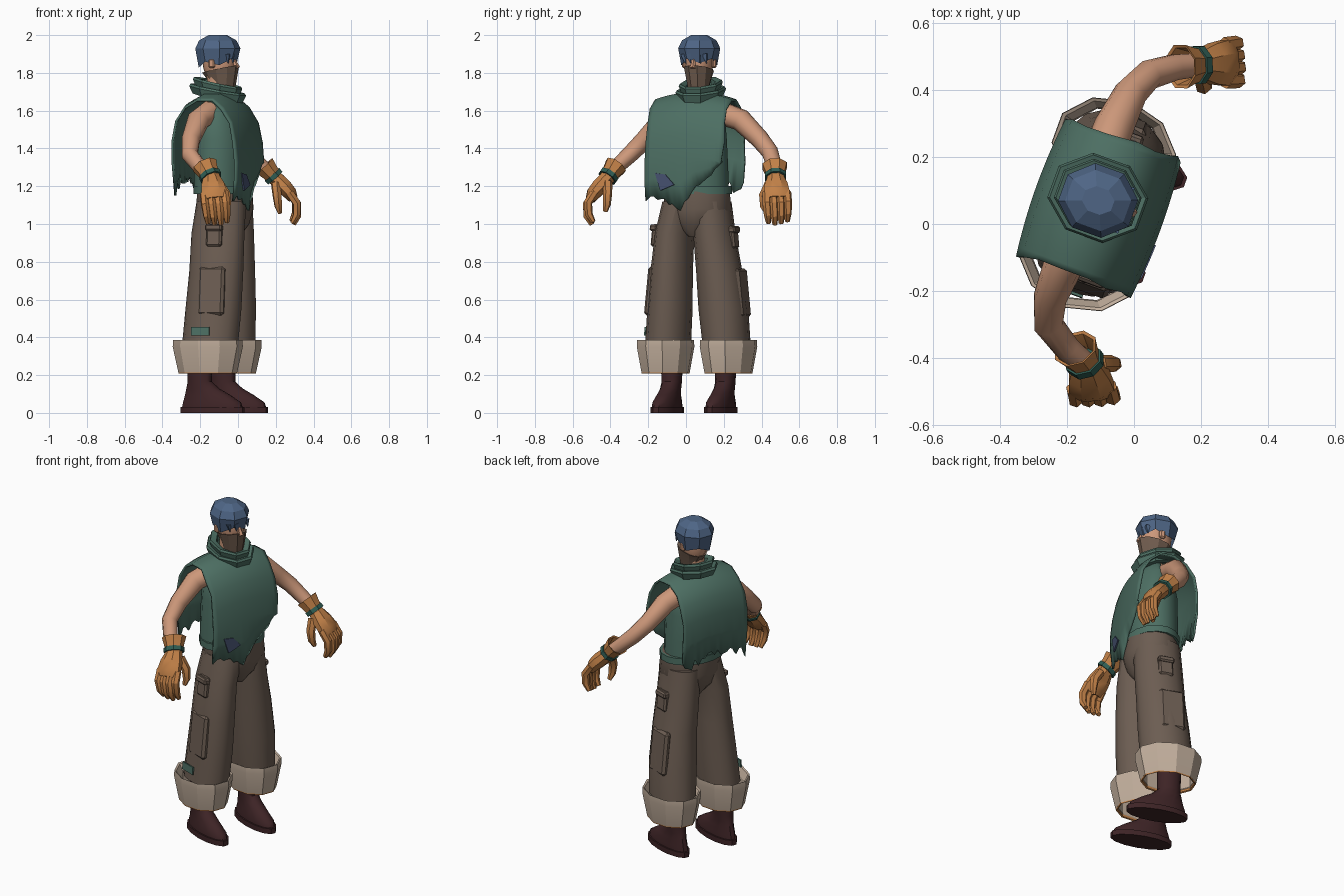
import bpy, bmesh, math, random
from mathutils import Vector as V, Matrix

random.seed(4)
if "Cube" in bpy.data.objects:
    bpy.data.objects.remove(bpy.data.objects["Cube"])

YAW = math.radians(-20)                      # the figure faces +x, turned a little
F = V((math.cos(YAW), math.sin(YAW), 0))     # body forward
L = V((-math.sin(YAW), math.cos(YAW), 0))    # body left
UP = V((0, 0, 1))


def material(name, r, g, b):
    lin = [(c / 255 / 12.92) if c < 11 else ((c / 255 + .055) / 1.055) ** 2.4 for c in (r, g, b)]
    m = bpy.data.materials.new(name)
    m.use_nodes = True
    m.diffuse_color = (*lin, 1)
    m.node_tree.nodes["Principled BSDF"].inputs["Base Color"].default_value = (*lin, 1)
    return m


GREEN = material("cloth green", 77, 111, 99)
TEAL = material("band teal", 48, 94, 84)
SKIN = material("skin", 205, 152, 122)
ORANGE = material("glove leather", 194, 129, 72)
BROWN = material("trouser brown", 108, 93, 82)
BEIGE = material("cuff beige", 192, 173, 155)
BOOT = material("boot maroon", 62, 36, 38)
BLUE = material("hair blue", 78, 101, 133)
MASK = material("mask brown", 112, 92, 78)
PATCH = material("patch indigo", 70, 82, 112)


def finish(name, bm, mat, smooth=35):
    bmesh.ops.recalc_face_normals(bm, faces=bm.faces)
    me = bpy.data.meshes.new(name)
    bm.to_mesh(me)
    bm.free()
    me.materials.append(mat)
    if smooth:
        me.shade_smooth()
        me.set_sharp_from_angle(angle=math.radians(smooth))
    ob = bpy.data.objects.new(name, me)
    bpy.context.collection.objects.link(ob)
    return ob


def loft(name, rings, mat, sides=12, smooth=35, loop=False):
    """Skin a list of ellipses (centre, u, v); loop joins last to first."""
    bm = bmesh.new()
    rows = []
    for c, u, v in rings:
        angles = [2 * math.pi * (i + .5) / sides for i in range(sides)]
        rows.append([bm.verts.new(c + u * math.cos(a) + v * math.sin(a)) for a in angles])
    pairs = list(zip(rows, rows[1:])) + ([(rows[-1], rows[0])] if loop else [])
    for a, b in pairs:
        for i in range(sides):
            j = (i + 1) % sides
            bm.faces.new((a[i], a[j], b[j], b[i]))
    if not loop:
        bm.faces.new(rows[0])
        bm.faces.new(rows[-1])
    return finish(name, bm, mat, smooth)


def flat(x, y, z, rx, ry, tilt=0):
    return V((x, y, z)), F * rx - UP * tilt, L * ry


def tube(name, pts, radii, mat, sides=8, smooth=45):
    pts = [V(p) for p in pts]
    rings = []
    for i, p in enumerate(pts):
        t = (pts[min(i + 1, len(pts) - 1)] - pts[max(i - 1, 0)]).normalized()
        u = t.cross(F).normalized()
        rings.append((p, u * radii[i], t.cross(u) * radii[i]))
    return loft(name, rings, mat, sides, smooth)


def box(name, loc, size, mat, tilt=0, bevel=.008):
    bm = bmesh.new()
    m = Matrix.Translation(loc) @ Matrix.Rotation(YAW, 4, 'Z') @ Matrix.Rotation(tilt, 4, 'X')
    bmesh.ops.create_cube(bm, size=1, matrix=m @ Matrix.Diagonal((*size, 1)))
    ob = finish(name, bm, mat, 0)
    if bevel:
        mod = ob.modifiers.new("soft edges", 'BEVEL')
        mod.width = bevel
    return ob


# trousers: hips, two flared legs, turned-up cuffs
loft("trouser_hips", [flat(-.07, .06, z, a, b) for z, a, b in
                      ((1.2, .142, .172), (1.08, .15, .186), (1.0, .13, .14), (.93, .08, .03))], BROWN, 16)
LEGS = {"right": ((1.12, -.088, -.02, .135, .1), (.95, -.106, -.06, .145, .098), (.75, -.115, -.076, .147, .107),
                  (.55, -.13, -.085, .152, .115), (.36, -.148, -.095, .152, .117)),
        "left": ((1.12, -.055, .132, .135, .105), (.95, -.052, .15, .14, .108), (.75, -.047, .176, .14, .12),
                 (.55, -.05, .198, .148, .13), (.36, -.058, .215, .152, .124))}
CUFFS = {"right": (-.16, -.108), "left": (-.06, .225)}
FEET = {"right": (-.14, -.098), "left": (-.016, .186)}
for side, rows in LEGS.items():
    loft(side + "_trouser_leg", [flat(x, y, z, a, b) for z, x, y, a, b in rows], BROWN, 14)
    x, y = CUFFS[side]
    loft(side + "_trouser_cuff", [flat(x, y, z, .19 * k, .15 * k) for z, k in
                                  ((.215, .84), (.35, 1), (.385, .99), (.38, .93), (.34, .8), (.23, .78))],
         BEIGE, 10, 20, loop=True)
    loft(side + "_cuff_lining", [flat(x, y, z, .19 * k, .15 * k) for z, k in
                                 ((.208, .83), (.216, .835), (.225, .785), (.212, .78))],
         ORANGE, 10, 20, loop=True)
    # boot: sole, foot and shaft
    c = V((*FEET[side], 0))
    rows = ((.03, .005, .17, .06), (.055, .003, .163, .06), (.095, -.022, .126, .052),
            (.13, -.05, .09, .05), (.165, -.066, .066, .052), (.32, -.068, .07, .06))
    loft(side + "_boot", [(c + F * o + UP * z, F * a, L * b) for z, o, a, b in rows], BOOT, 14, 40)
    loft(side + "_boot_sole", [(c + F * .005 + UP * z, F * .18, L * .068) for z in (0, .032)], BOOT, 14)

# cargo pockets on the outside of each leg, the small ones with a flap
for side, s, big, small in (("right", -1, (-.14, -.172, .645), (-.125, -.155, .94)),
                            ("left", 1, (-.03, .294, .635), (-.02, .25, .93))):
    box(side + "_large_pocket", big, (.145, .04, .26), BROWN, s * .1, .014)
    box(side + "_small_pocket", small, (.085, .035, .12), BROWN, s * .1, .01)
    box(side + "_small_pocket_flap", V(small) + UP * .04 + L * s * .005, (.092, .04, .035), BROWN, s * .1)
box("trouser_patch", (-.2, -.2, .432), (.1, .008, .045), GREEN, -.05, 0)

# vest and its hem band
loft("vest", [flat(-.09, .05, z, a, b) for z, a, b in
              ((1.17, .14, .18), (1.3, .14, .178), (1.45, .14, .17), (1.58, .11, .16), (1.66, .05, .1))],
     GREEN, 16)
loft("vest_hem", [flat(-.08, .054, z, .153, .195) for z in (1.16, 1.2)], GREEN, 16)

# poncho: one sheet over the shoulders with ragged hems
O = V((-.1, .05, 0))
FRONT = ((.1, 1.645), (.15, 1.57), (.172, 1.47), (.185, 1.36))
BACK = ((-.195, 1.36), (-.195, 1.48), (-.175, 1.58), (-.125, 1.65))
TOP = ((-.05, 1.69), (.04, 1.69))
HEM = ((-.22, 1.13), (-.17, 1.14), (-.11, 1.125), (-.02, 1.08), (.05, 1.18), (.1, 1.22), (.16, 1.28), (.23, 1.35))


def lerp(table, t):
    for (a, p), (b, q) in zip(table, table[1:]):
        if t <= b:
            return p + (q - p) * (t - a) / (b - a)
    return table[-1][1]


def sheet(f, l, z):
    return O + F * f * (1 - 1.5 * l * l) + L * l + UP * (z - .8 * l * l)


bm = bmesh.new()
COLS = 20
cols = []
for i in range(COLS + 1):
    l = -.215 + .43 * i / COLS
    hem = lerp(HEM, l) + random.uniform(-.012, .012) + .8 * l * l
    tail = 1.22 + random.uniform(-.04, .035)
    prof = [(-.18, tail)] + list(BACK) + list(TOP) + list(FRONT) + [(.183, (hem + 1.36) / 2), (.172, hem)]
    w = [l + (random.uniform(-.01, .008) if abs(l) > .21 else 0) for _ in prof]
    cols.append([bm.verts.new(sheet(f, w[k], z)) for k, (f, z) in enumerate(prof)])
for a, b in zip(cols, cols[1:]):
    for k in range(len(a) - 1):
        bm.faces.new((a[k], a[k + 1], b[k + 1], b[k]))
cloth = finish("poncho", bm, GREEN, 50).modifiers.new("cloth thickness", 'SOLIDIFY')
cloth.thickness, cloth.offset = .012, 0

# sewn patch lying on the front panel
bm = bmesh.new()
corners = ((-.16, 1.29), (-.1, 1.27), (-.05, 1.21), (-.13, 1.19))
bm.faces.new([bm.verts.new(sheet(.191, l, z)) for l, z in corners])
sewn = finish("poncho_patch", bm, PATCH, 0).modifiers.new("thickness", 'SOLIDIFY')
sewn.thickness, sewn.offset = .008, 0

# scarf: two folded rings, lower at the front
for i, (z, k) in enumerate(((1.695, 1.06), (1.73, .92))):
    loft(f"scarf_fold_{i + 1}", [flat(-.108, .078, z + dz, .138 * k * r, .118 * k * r, .028) for dz, r in
                                 ((-.03, .92), (.01, 1.05), (.022, 1), (.012, .7), (-.03, .7))],
         GREEN, 8, 20, loop=True)

# head, neck, ears, nose and face mask
tube("neck", ((-.11, .07, 1.62), (-.11, .07, 1.82)), (.055, .055), SKIN, 10)
loft("head", [flat(-.1, .07, z, a, b) for z, a, b in
              ((1.74, .04, .04), (1.78, .072, .06), (1.83, .086, .07), (1.88, .09, .076), (1.95, .07, .06))],
     SKIN, 12)
for side, s in (("right", -1), ("left", 1)):
    box(side + "_ear", V((-.11, .07, 1.85)) + L * s * .083, (.035, .022, .05), SKIN)
tube("nose", (V((-.1, .07, 1.875)) + F * .08, V((-.1, .07, 1.825)) + F * .102), (.008, .016), SKIN, 5)
loft("face_mask", [flat(x, .068, z, a, b, t) for z, x, a, b, t in
                   ((1.68, -.09, .06, .05, .02), (1.75, -.085, .076, .062, .01), (1.82, -.092, .1, .078, -.02),
                    (1.815, -.09, .08, .06, -.02))], MASK, 10, 20)

# hair: faceted cap with a jagged fringe
hair = loft("hair", [flat(-.107, .07, z, a, b) for z, a, b in
                     ((1.9, .08, .07), (1.855, .102, .094), (1.93, .121, .11), (1.972, .1, .09),
                      (2.0, .05, .042))], BLUE, 8, 0)
for i, v in enumerate(hair.data.vertices[8:16]):
    v.co.z += (.012 if i % 2 else -.015) + .12 * (v.co.x + .107)
for i, l in enumerate((-.06, -.025, .03, .06)):
    p = V((-.107, .07, 1.9)) + L * l + F * (.095 - 5 * l * l)
    tube(f"hair_lock_{i + 1}", (p, p - UP * .05 + L * .01), (.018, .002), BLUE, 4, 0)

# arms and gloves
ARMS = {"right": (((-.15, -.03, 1.59), (-.21, -.12, 1.55), (-.25, -.22, 1.445), (-.255, -.3, 1.365),
                   (-.2, -.37, 1.3), (-.14, -.42, 1.24)), (.13, -.52, -.85), (1, 0, 0), 1),
        "left": (((-.1, .18, 1.59), (-.06, .29, 1.55), (-.01, .39, 1.45), (.045, .445, 1.38),
                  (.12, .467, 1.31), (.2, .475, 1.24)), (.57, .05, -.83), (0, -1, 0), -1)}
for side, (path, d, w, sign) in ARMS.items():
    tube(side + "_arm", path, (.064, .06, .05, .045, .04, .036), SKIN, 10)
    o, d = V(path[-1]), V(d).normalized()
    w = (V(w) - d * d.dot(V(w))).normalized()
    n = d.cross(w) * sign

    def at(a, b, c):
        return o + d * a + w * b + n * c

    # flared gauntlet between forearm and hand direction
    e = ((o - V(path[-2])).normalized() + d).normalized()
    u = (w - e * e.dot(w)).normalized()
    v = e.cross(u)
    loft(side + "_glove_cuff", [(o + e * a, u * r, v * r * .9) for a, r in
                                ((.01, .046), (-.05, .058), (-.092, .07), (-.088, .06), (-.03, .043))],
         ORANGE, 8, 20, loop=True)
    loft(side + "_wrist_band", [(o + e * a, u * .06, v * .055) for a in (-.03, -.005)], TEAL, 8, 20)
    loft(side + "_palm", [(at(a, 0, c), w * p, n * q) for a, c, p, q in
                          ((-.01, 0, .045, .042), (.05, .01, .066, .046), (.105, .018, .074, .04),
                           (.14, .016, .068, .028))], ORANGE, 8, 30)
    for k, b in enumerate((-.054, -.018, .018, .054)):
        reach = 1 - abs(b - .01) * 2
        tube(f"{side}_finger_{k + 1}", [at(.1 + a * reach, b * s, c) for a, s, c in
                                        ((0, 1, .018), (.075, 1.03, .018), (.13, .98, -.018), (.155, .93, -.06))],
             (.023, .023, .021, .013), ORANGE, 6, 30)
    tube(side + "_thumb", (at(.02, .035, -.015), at(.075, .068, -.045), at(.125, .068, -.072), at(.16, .055, -.085)),
         (.026, .025, .021, .012), ORANGE, 6, 30)
